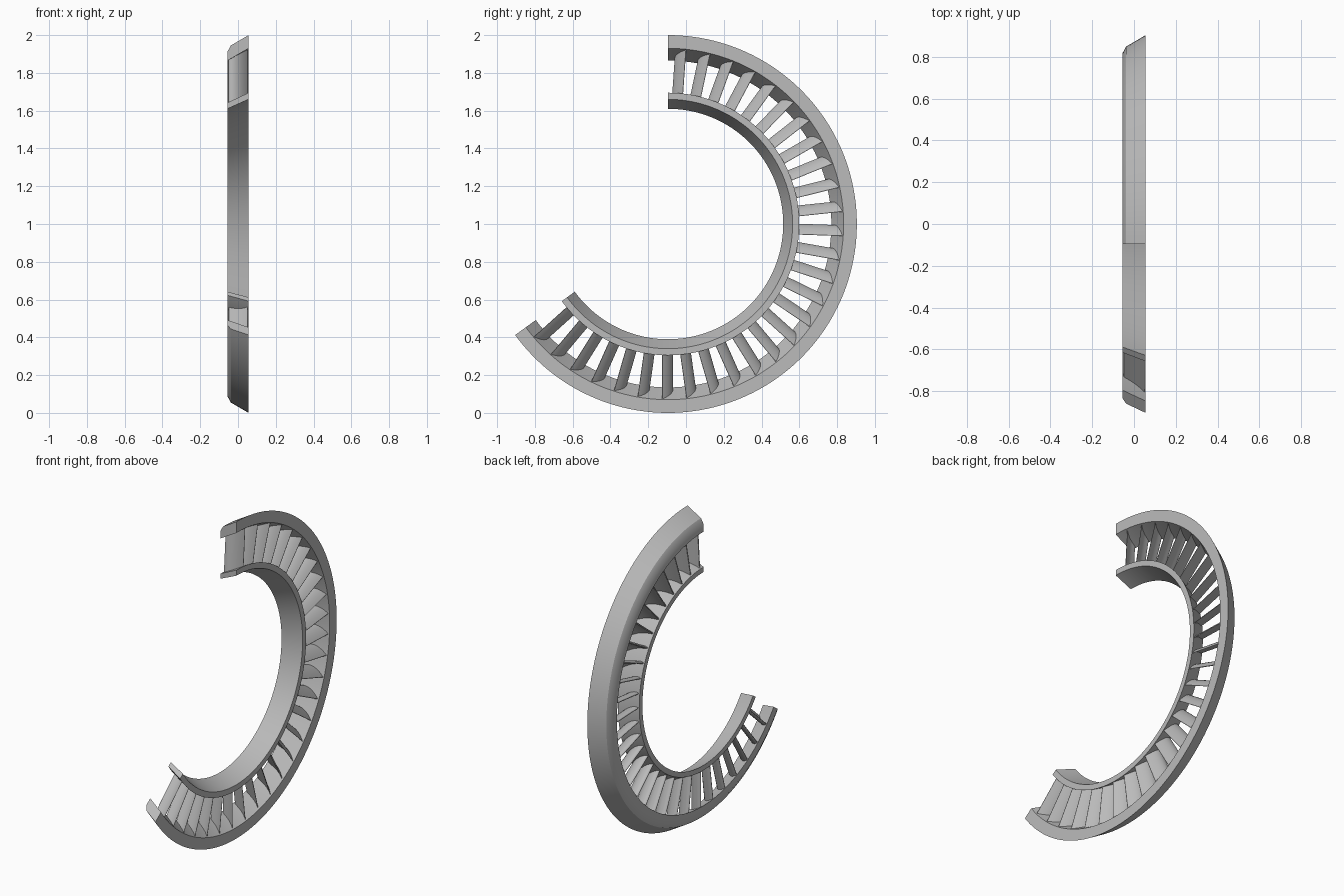
import bpy, bmesh, math
from mathutils import Vector

if "Cube" in bpy.data.objects:
    bpy.data.objects.remove(bpy.data.objects["Cube"])

SWEEP = math.radians(234)      # arc runs from the top round the back
CENTRE_Y, CENTRE_Z = -0.0955, 1.0
HALF = 0.056                   # half the axial width

metal = bpy.data.materials.new("light_grey_metal")
metal.use_nodes = True
grey = (0.5, 0.5, 0.5, 1)
metal.diffuse_color = grey
metal.node_tree.nodes["Principled BSDF"].inputs["Base Color"].default_value = grey


def place(x, r, angle, t=0.0):
    """Point at axial x, radius r, angle from the top, tangential shift t."""
    s, c = math.sin(angle), math.cos(angle)
    return Vector((x, CENTRE_Y + r * s + t * c, CENTRE_Z + r * c - t * s))


def loft(bm, loops):
    """Skin a list of closed loops and cap both ends."""
    rows = [[bm.verts.new(p) for p in loop] for loop in loops]
    n = len(rows[0])
    for a, b in zip(rows, rows[1:]):
        for i in range(n):
            j = (i + 1) % n
            bm.faces.new((a[i], a[j], b[j], b[i]))
    bm.faces.new(rows[0])
    bm.faces.new(rows[-1][::-1])


def finish(name, bm):
    bmesh.ops.recalc_face_normals(bm, faces=bm.faces[:])
    mesh = bpy.data.meshes.new(name)
    bm.to_mesh(mesh)
    bm.free()
    mesh.materials.append(metal)
    obj = bpy.data.objects.new(name, mesh)
    bpy.context.collection.objects.link(obj)
    bpy.ops.object.select_all(action="DESELECT")
    obj.select_set(True)
    bpy.context.view_layer.objects.active = obj
    bpy.ops.object.shade_smooth_by_angle(angle=math.radians(30))


def ring(name, profile, steps=117):
    bm = bmesh.new()
    loft(bm, [[place(x, r, SWEEP * k / steps) for x, r in profile]
              for k in range(steps + 1)])
    finish(name, bm)


# Conical bands, the outer one with a chamfered narrow rim
ring("outer_band", [(-HALF, 0.865), (HALF, 0.93), (HALF, 1.0),
                    (-0.038, 0.945), (-HALF, 0.912)])
ring("inner_band", [(-HALF, 0.61), (HALF, 0.66), (HALF, 0.695), (-HALF, 0.642)])


def vane_section(n=12, chord=0.05):
    """Cambered aerofoil outline as (axial, tangential) points."""
    sides = ([], [])
    for i in range(n + 1):
        u = 0.5 - 0.5 * math.cos(math.pi * i / n)
        w = 2 * u - 1
        camber = 0.024 * w - 0.016 * (1 - w * w) + 0.007
        thick = 0.02 * math.sqrt(u) * (1 - u) + 0.001
        sides[0].append((chord * w, camber + thick))
        sides[1].append((chord * w, camber - thick))
    return sides[0] + sides[1][::-1]


# Guide vanes, with ends sunk into both bands
section = vane_section()
bm = bmesh.new()
for k in range(29):
    angle = math.radians(4 + 8 * k)
    loft(bm, [[place(x, r0 + slope * x, angle, t) for x, t in section]
              for r0, slope in ((0.66, 0.46), (0.915, 0.58))])
finish("guide_vanes", bm)
